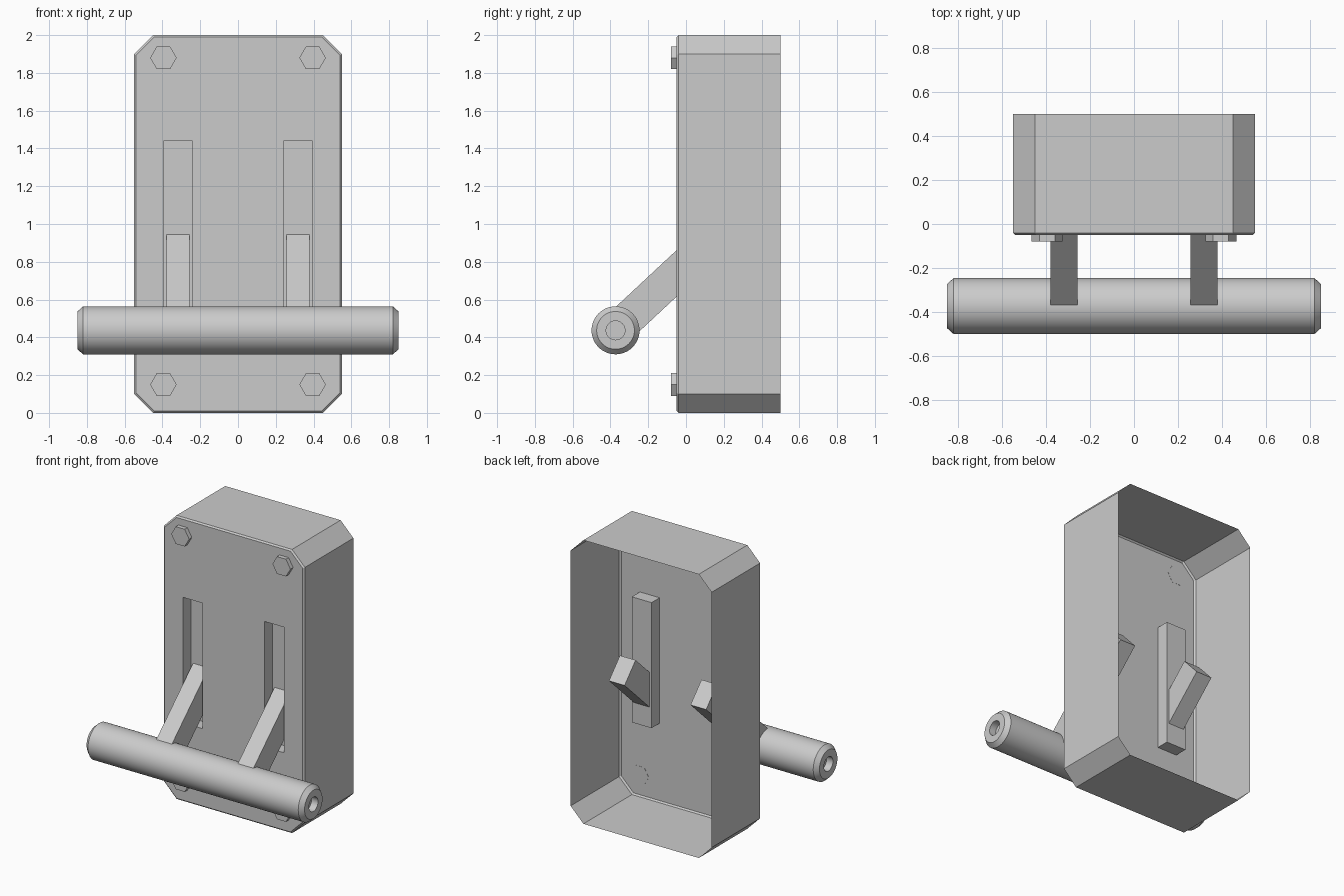
import bpy, bmesh, math
from mathutils import Matrix, Vector

cube = bpy.data.objects.get("Cube")
if cube:
    bpy.data.objects.remove(cube, do_unlink=True)

grey = bpy.data.materials.new("light_grey")
grey.use_nodes = True
grey.diffuse_color = (0.6, 0.6, 0.6, 1)
grey.node_tree.nodes["Principled BSDF"].inputs["Base Color"].default_value = (0.6, 0.6, 0.6, 1)


def finish(bm, name, smooth=False):
    bmesh.ops.recalc_face_normals(bm, faces=bm.faces)
    mesh = bpy.data.meshes.new(name)
    bm.to_mesh(mesh)
    bm.free()
    mesh.materials.append(grey)
    if smooth:
        mesh.shade_smooth()
        mesh.set_sharp_from_angle(angle=math.radians(30))
    obj = bpy.data.objects.new(name, mesh)
    bpy.context.collection.objects.link(obj)
    return obj


def ring(bm, points):
    return [bm.verts.new(p) for p in points]


def bridge(bm, a, b):
    for i in range(len(a)):
        j = (i + 1) % len(a)
        bm.faces.new((a[i], a[j], b[j], b[i]))


def octagon(half_w, half_h, cut, y):
    corners = []
    for sx, sz in ((1, 1), (-1, 1), (-1, -1), (1, -1)):
        pair = [(sx * half_w, y, 1 + sz * (half_h - cut)),
                (sx * (half_w - cut), y, 1 + sz * half_h)]
        corners += pair if sx * sz > 0 else pair[::-1]
    return corners


def rectangle(x, half_w, low, high, y):
    return [(x - half_w, y, low), (x + half_w, y, low),
            (x + half_w, y, high), (x - half_w, y, high)]


FRONT, BACK, POCKET = -0.05, 0.5, 0.04
ARM_X = 0.318

# Housing: open-backed thin shell with a bevelled front and two blind slots
bm = bmesh.new()
back = ring(bm, octagon(0.55, 1.0, 0.1, BACK))
edge = ring(bm, octagon(0.55, 1.0, 0.1, FRONT + 0.01))
rim = ring(bm, octagon(0.54, 0.99, 0.096, FRONT))
bridge(bm, back, edge)
bridge(bm, edge, rim)
outline = list(rim)
loops = [rim]
for side in (-1, 1):
    mouth = ring(bm, rectangle(side * ARM_X, 0.077, 0.555, 1.44, FRONT))
    floor = ring(bm, rectangle(side * ARM_X, 0.077, 0.555, 1.44, POCKET))
    bridge(bm, mouth, floor)
    bm.faces.new(floor)
    loops.append(mouth)
panel_edges = [bm.edges.get((lp[i - 1], lp[i])) for lp in loops for i in range(len(lp))]
bmesh.ops.triangle_fill(bm, use_beauty=True, use_dissolve=True,
                        edges=panel_edges, normal=(0, -1, 0))
finish(bm, "housing")

# Handle bar: turned profile with chamfered, bored ends
bar_centre = Vector((0, -0.373, 0.437))
half = [(0.8, 0.05), (0.85, 0.05), (0.85, 0.1), (0.82, 0.127)]
profile = half + [(-x, r) for x, r in reversed(half)]
bm = bmesh.new()
sides = 48
turns = [2 * math.pi * i / sides for i in range(sides)]
rings = [ring(bm, [bar_centre + Vector((x, r * math.cos(t), r * math.sin(t))) for t in turns])
         for x, r in profile]
for a, b in zip(rings, rings[1:]):
    bridge(bm, a, b)
bm.faces.new(rings[0])
bm.faces.new(rings[-1])
finish(bm, "handle_bar", smooth=True)

# Lever arms: slanted bars running from the handle through the slots
length = 0.86
tilt = Matrix.Rotation(math.radians(43), 4, "X")
for side, label in ((-1, "right"), (1, "left")):
    bm = bmesh.new()
    bmesh.ops.create_cube(bm, size=1)
    bmesh.ops.scale(bm, vec=(0.122, length, 0.18), verts=bm.verts)
    bmesh.ops.translate(bm, vec=(0, length / 2, 0), verts=bm.verts)
    bmesh.ops.transform(bm, verts=bm.verts, matrix=Matrix.Translation(
        bar_centre + Vector((side * ARM_X, 0, 0))) @ tilt)
    finish(bm, label + "_lever_arm")

# Hexagonal bolt heads at the four corners
for z, level in ((0.15, "lower"), (1.88, "upper")):
    for side, label in ((-1, "right"), (1, "left")):
        bm = bmesh.new()
        hexes = [ring(bm, [(side * 0.395 + 0.07 * math.cos(k * math.pi / 3), y,
                            z + 0.07 * math.sin(k * math.pi / 3)) for k in range(6)])
                 for y in (FRONT + 0.001, FRONT - 0.03)]
        bridge(bm, *hexes)
        for h in hexes:
            bm.faces.new(h)
        finish(bm, f"{level}_{label}_bolt")
